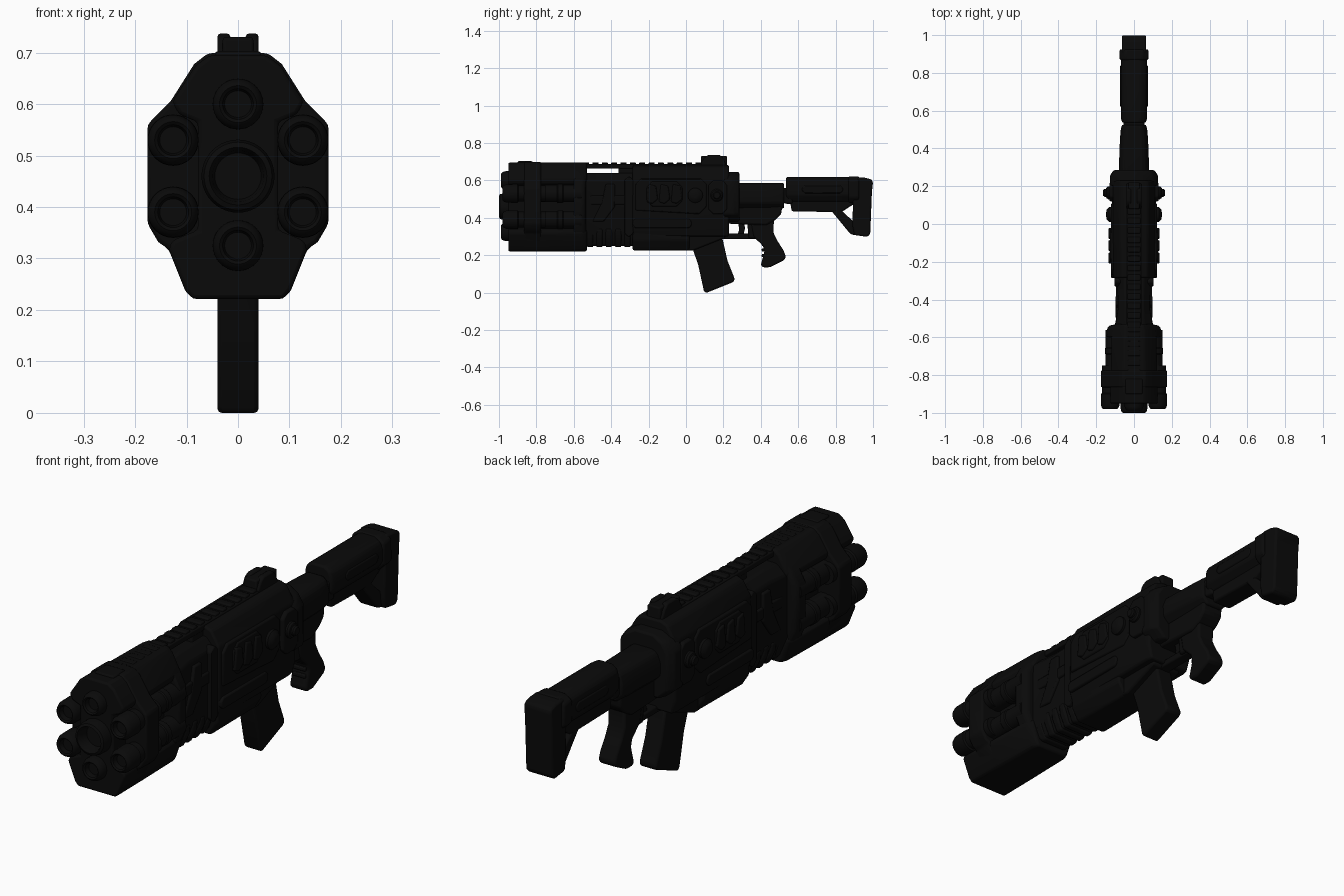
import bpy, bmesh, math

DARK = bpy.data.materials.new("black_finish")
DARK.diffuse_color = (0.003, 0.003, 0.003, 1)


def finish(name, bm, bevel=0.0):
    bmesh.ops.recalc_face_normals(bm, faces=bm.faces)
    me = bpy.data.meshes.new(name)
    bm.to_mesh(me)
    bm.free()
    ob = bpy.data.objects.new(name, me)
    bpy.context.collection.objects.link(ob)
    me.materials.append(DARK)
    if bevel:
        m = ob.modifiers.new("bevel", 'BEVEL')
        m.width, m.segments, m.limit_method = bevel, 2, 'ANGLE'
        m.angle_limit = math.radians(30)
    return ob


def skin(name, loops, bevel):
    """Bridge closed loops of equal length and cap both ends."""
    bm = bmesh.new()
    rings = [[bm.verts.new(p) for p in lp] for lp in loops]
    n = len(rings[0])
    for a, b in zip(rings, rings[1:]):
        for i in range(n):
            j = (i + 1) % n
            bm.faces.new((a[i], a[j], b[j], b[i]))
    bm.faces.new(rings[0])
    bm.faces.new(rings[-1])
    return finish(name, bm, bevel)


def plate(name, pts, x0, x1, bevel=0.008):
    """Side profile of (y, z) points extruded along x."""
    return skin(name, [[(x, y, z) for y, z in pts] for x in (x0, x1)], bevel)


def hull(name, half, stations, bevel=0.008):
    """Symmetric (x, z) section run through (y, x scale) stations."""
    full = half + [(-x, z) for x, z in reversed(half)]
    return skin(name, [[(x * s, y, z) for x, z in full] for y, s in stations], bevel)


def box(name, x0, x1, y0, y1, z0, z1, bevel=0.006):
    return plate(name, [(y0, z0), (y1, z0), (y1, z1), (y0, z1)], x0, x1, bevel)


def both(name, pts, x0, x1, bevel=0.006):
    for side, s in (("right", 1), ("left", -1)):
        plate(f"{name}_{side}", pts, s * x0, s * x1, bevel)


def rect(y0, y1, z0, z1, c):
    return [(y0 + c, z0), (y1 - c, z0), (y1, z0 + c), (y1, z1 - c),
            (y1 - c, z1), (y0 + c, z1), (y0, z1 - c), (y0, z0 + c)]


def lathe(name, prof, loc, axis='Y', seg=32):
    """Revolve (radius, distance) points about an axis through loc."""
    loops = []
    for r, d in prof:
        lp = []
        for i in range(seg):
            a = 2 * math.pi * i / seg
            c, s = r * math.cos(a), r * math.sin(a)
            p = (c, d, s) if axis == 'Y' else (d, c, s)
            lp.append([p[k] + loc[k] for k in range(3)])
        loops.append(lp)
    return skin(name, loops, 0)


# --- muzzle shroud, notched for the side barrels
shroud = [(.055, .695), (.082, .675), (.128, .605), (.115, .58), (.078, .565), (.078, .355),
          (.128, .335), (.135, .318), (.103, .238), (.088, .221)]
hull("muzzle_shroud", shroud, [(-.95, 1), (-.78, .98), (-.56, .93), (-.53, .8)])
octagon = [(.058, .699), (.085, .678), (.13, .607), (.176, .56), (.176, .368),
           (.155, .332), (.135, .318), (.1, .24), (.085, .223)]
hull("shroud_collar", octagon, [(-.865, 1), (-.775, 1)])
hull("shroud_rear_collar", [(.055, .69), (.12, .61), (.148, .56), (.148, .37), (.12, .31), (.085, .228)],
     [(-.6, .98), (-.55, .96), (-.535, .85)])
box("shroud_top_block", -.045, .045, -.9, -.82, .68, .703)

# --- ring of six barrels round the main bore
muzzle = [(.026, -.955), (.03, -.975), (.036, -.98), (.043, -.975), (.049, -.96), (.05, -.90),
          (.043, -.895), (.043, -.86), (.043, -.75)]
small = [(0, .60), (0, .325), (.126, .53), (.126, .39), (-.126, .53), (-.126, .39)]
for i, (x, z) in enumerate(small):
    lathe(f"barrel_{i}", muzzle, (x, -.008 if x == 0 else 0, z))
    if x:
        xi = math.copysign(.104, x)
        lathe(f"barrel_tube_{i}", [(.046, -.79), (.046, -.56)], (xi, 0, z))
        lathe(f"barrel_band_{i}", [(.046, -.69), (.05, -.685), (.05, -.66), (.046, -.655)], (xi, 0, z))
lathe("main_bore", [(.045, -.95), (.05, -.985), (.056, -1), (.066, -.995), (.071, -.975), (.071, -.9)],
      (0, 0, .46), seg=40)

# --- forearm behind the shroud
hull("forearm", [(.05, .64), (.088, .6), (.09, .33), (.06, .25)], [(-.55, 1.15), (-.45, .96), (-.27, 1)])
for i in range(5):
    y = -.53 + i * .05
    hull(f"forearm_rib_{i}", [(.06, .36), (.098, .34), (.095, .3), (.066, .243), (.03, .243)],
         [(y, .93), (y + .034, .93)], .008)
both("forearm_rail", rect(-.56, -.28, .47, .52, .012), .07, .096)
both("forearm_brace", [(-.5, .38), (-.44, .38), (-.38, .46), (-.38, .58), (-.43, .58), (-.45, .48)], .07, .098)
both("forearm_clamp", rect(-.33, -.28, .3, .62, .02), .07, .104)

# --- top rail with teeth, bridging an open slot
box("top_rail", -.04, .04, -.9, .1, .664, .688, .004)
box("rail_foot_front", -.036, .036, -.62, -.54, .6, .67)
box("rail_foot_rear", -.036, .036, -.36, -.26, .6, .67)
for i in range(18):
    y = -.8 + i * .05
    box(f"rail_tooth_{i}", -.034, .034, y, y + .032, .68, .697, .005)

# --- receiver
receiver = [(.045, .682), (.075, .67), (.112, .61), (.116, .36), (.1, .3)]
hull("receiver", receiver, [(-.285, .98), (0, 1), (.2, 1), (.23, .95)])
hull("lower_receiver", [(.1, .38), (.105, .28), (.07, .226)], [(-.285, .95), (-.27, 1), (.02, .95)])
plate("magazine_well", [(0, .226), (.04, .226), (.19, .285), (.21, .29), (.23, .4), (0, .4)], -.07, .07)
hull("receiver_rear", [(.05, .645), (.1, .62), (.128, .58), (.128, .42), (.08, .38)], [(.2, 1), (.255, 1), (.285, .85)])
plate("rear_frame", [(.2, .37), (.43, .36), (.48, .39), (.51, .42), (.515, .48), (.2, .5)], -.05, .05, .01)
hull("buffer_tube", [(.04, .585), (.062, .57), (.076, .53), (.074, .48), (.045, .45)],
     [(.2, 1.1), (.45, .98), (.5, .92), (.525, .85)])

# --- receiver side details
both("side_panel", [(-.27, .44), (.07, .42), (.11, .46), (.11, .58), (.08, .61), (-.24, .61), (-.27, .58)], .09, .121)
both("side_plate", rect(-.21, -.02, .46, .595, .03), .1, .127)
for i, y in enumerate((-.18, -.115, -.05)):
    both(f"side_rib_{i}", [(y - .03, .485), (y, .475), (y + .03, .5), (y + .02, .57), (y - .02, .58)], .11, .135)
both("lower_side_bar", rect(-.285, .03, .345, .395, .014), .09, .123)
both("rear_side_plate", rect(.12, .22, .42, .6, .025), .09, .13)
for s in (1, -1):
    bolt = [(.034, .1), (.034, .138), (.028, .146), (.021, .148), (.021, .156), (.016, .163)]
    lathe("side_bolt", [(r, s * d) for r, d in bolt], (0, .165, .52), 'X', 24)
    lathe("side_boss", [(.04, s * .1), (.04, s * .132), (.025, s * .145), (.012, s * .147)],
          (0, .05, .52), 'X', 24)

# --- rear sight
for s in (1, -1):
    plate("rear_sight_post", [(.07, .67), (.1, .725), (.12, .737), (.18, .737), (.2, .715), (.22, .67)],
          s * .015, s * .04, .006)
box("rear_sight_base", -.03, .03, .08, .22, .65, .73)

# --- magazine
plate("magazine", [(.03, .25), (.065, .15), (.095, .012), (.105, -.003), (.256, .058), (.26, .075),
                   (.222, .17), (.19, .31), (.05, .33)], -.04, .04, .012)

# --- trigger group and pistol grip
box("guard_bottom", -.025, .025, .19, .375, .287, .316)
plate("trigger", [(.275, .39), (.312, .39), (.315, .34), (.305, .3), (.272, .3), (.285, .34)], -.014, .014, .004)
plate("guard_rear", [(.335, .29), (.4, .29), (.4, .4), (.325, .4)], -.036, .036)
plate("pistol_grip", [(.345, .38), (.36, .3), (.412, .25), (.42, .22), (.4, .15), (.41, .135), (.45, .136),
                      (.527, .175), (.534, .192), (.522, .225), (.49, .275), (.468, .32), (.47, .4)],
      -.04, .04, .014)
for i in range(3):
    z = .19 + i * .03
    box(f"grip_ridge_{i}", -.03, .03, .405, .44, z, z + .016, .004)

# --- shoulder stock
hull("stock_tube", [(.035, .618), (.062, .6), (.07, .575), (.07, .52), (.045, .485)],
     [(.535, .88), (.56, 1), (.9, 1)])
plate("stock_lower", [(.555, .5), (.565, .435), (.83, .43), (.9, .475), (.9, .52), (.555, .52)], -.045, .045)
plate("stock_hook", [(.5, .5), (.53, .475), (.57, .475), (.57, .56), (.5, .56)], -.055, .055)
plate("stock_brace", [(.775, .44), (.82, .45), (.895, .38), (.92, .305), (.88, .312)], -.045, .045)
hull("stock_collar", [(.045, .622), (.076, .6), (.076, .51), (.05, .48)], [(.868, 1), (.925, 1)])
plate("butt_pad", [(.895, .6), (.91, .618), (.96, .614), (.992, .605), (1, .59), (.994, .54), (.985, .315),
                   (.97, .298), (.9, .308), (.89, .36)], -.064, .064, .014)
both("stock_side_panel", rect(.62, .84, .53, .575, .015), .05, .074)

# --- smooth the curves, keep hard edges
for ob in bpy.context.scene.objects:
    ob.select_set(True)
    bpy.context.view_layer.objects.active = ob
bpy.ops.object.shade_smooth_by_angle(angle=math.radians(35))
